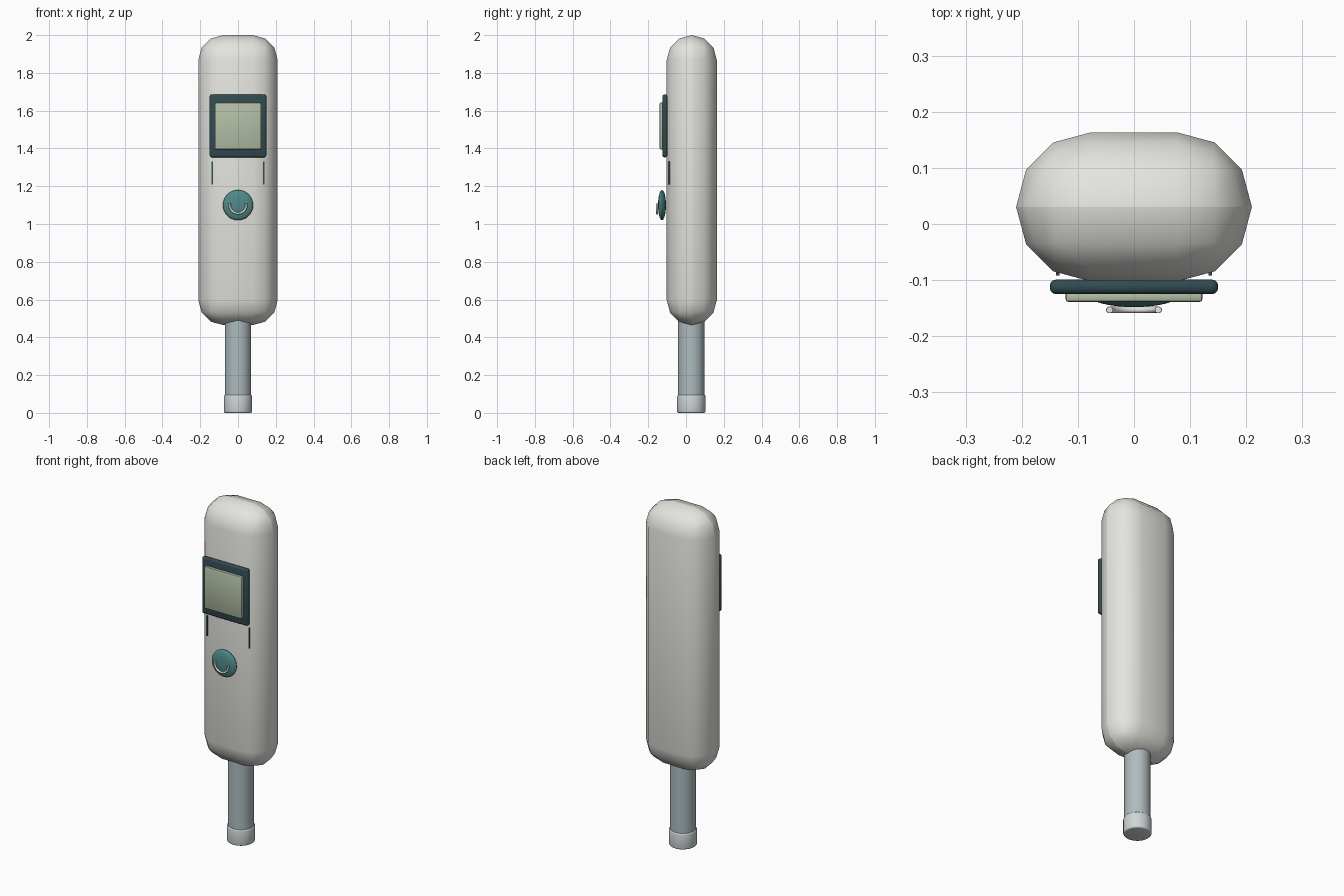
import bpy, math

if "Cube" in bpy.data.objects:
    bpy.data.objects.remove(bpy.data.objects["Cube"])

def paint(ob, name, col):
    m = bpy.data.materials.get(name) or bpy.data.materials.new(name)
    m.diffuse_color = (*col, 1)
    m.use_nodes = True
    m.node_tree.nodes["Principled BSDF"].inputs["Base Color"].default_value = m.diffuse_color
    ob.data.materials.append(m)

def finish(ob, name, mat, bevel=0, seg=3, angle=40):
    ob.name = name
    bpy.ops.object.transform_apply(location=False, rotation=True, scale=True)
    if bevel:
        b = ob.modifiers.new("bevel", 'BEVEL')
        b.width, b.segments, b.limit_method = bevel, seg, 'ANGLE'
        bpy.ops.object.modifier_apply(modifier="bevel")
    bpy.ops.object.shade_smooth_by_angle(angle=math.radians(angle))
    paint(ob, *mat)
    return ob

def box(name, lo, hi, mat, **kw):
    bpy.ops.mesh.primitive_cube_add(size=1, location=[(a + b) / 2 for a, b in zip(lo, hi)])
    ob = bpy.context.object
    ob.scale = [b - a for a, b in zip(lo, hi)]
    return finish(ob, name, mat, **kw)

def rod(name, r, z0, z1, mat, **kw):
    bpy.ops.mesh.primitive_cylinder_add(vertices=32, radius=r, depth=z1 - z0,
                                        location=(0, 0.028, (z0 + z1) / 2))
    return finish(bpy.context.object, name, mat, **kw)

SHELL = ("shell_white", (0.78, 0.78, 0.74))
DARK = ("dark_teal", (0.03, 0.07, 0.08))
LCD = ("display_green", (0.45, 0.52, 0.38))
TEAL = ("button_teal", (0.08, 0.25, 0.25))
METAL = ("probe_metal", (0.42, 0.50, 0.52))
TIP = ("tip_grey", (0.62, 0.67, 0.67))

# Rounded main housing
box("body", (-0.21, -0.102, 0.465), (0.21, 0.163, 2.0), SHELL, bevel=0.132, seg=3, angle=60)

# Display frame and panel
box("display_frame", (-0.15, -0.125, 1.353), (0.15, -0.099, 1.686), DARK, bevel=0.011)
box("display_panel", (-0.122, -0.139, 1.395), (0.122, -0.12, 1.642), LCD, bevel=0.005, seg=2)

# Thin grooves below the display
for s, side in ((-1, "left"), (1, "right")):
    box("groove_" + side, (s * 0.136 - 0.003, -0.092, 1.21),
        (s * 0.136 + 0.003, -0.07, 1.33), DARK)

# Domed push button
bpy.ops.mesh.primitive_uv_sphere_add(segments=32, ring_count=16, location=(0, -0.127, 1.10),
                                     rotation=(math.pi / 2, 0, 0))
bpy.context.object.scale = (0.08, 0.08, 0.021)
finish(bpy.context.object, "button", TEAL)

# Raised arc on the button
curve = bpy.data.curves.new("button_arc", 'CURVE')
curve.dimensions = '3D'
curve.bevel_depth = 0.006
curve.bevel_resolution = 2
curve.use_fill_caps = True
sp = curve.splines.new('POLY')
n = 20
sp.points.add(n)
for i, p in enumerate(sp.points):
    a = math.radians(170 + 200 * i / n)
    p.co = (0.044 * math.cos(a), -0.153, 1.10 + 0.044 * math.sin(a), 1)
arc = bpy.data.objects.new("button_arc", curve)
bpy.context.collection.objects.link(arc)
paint(arc, *SHELL)

# Probe and sensor tip
rod("probe", 0.07, 0.05, 0.50, METAL)
rod("sensor_tip", 0.075, 0.0, 0.095, TIP, bevel=0.008)
